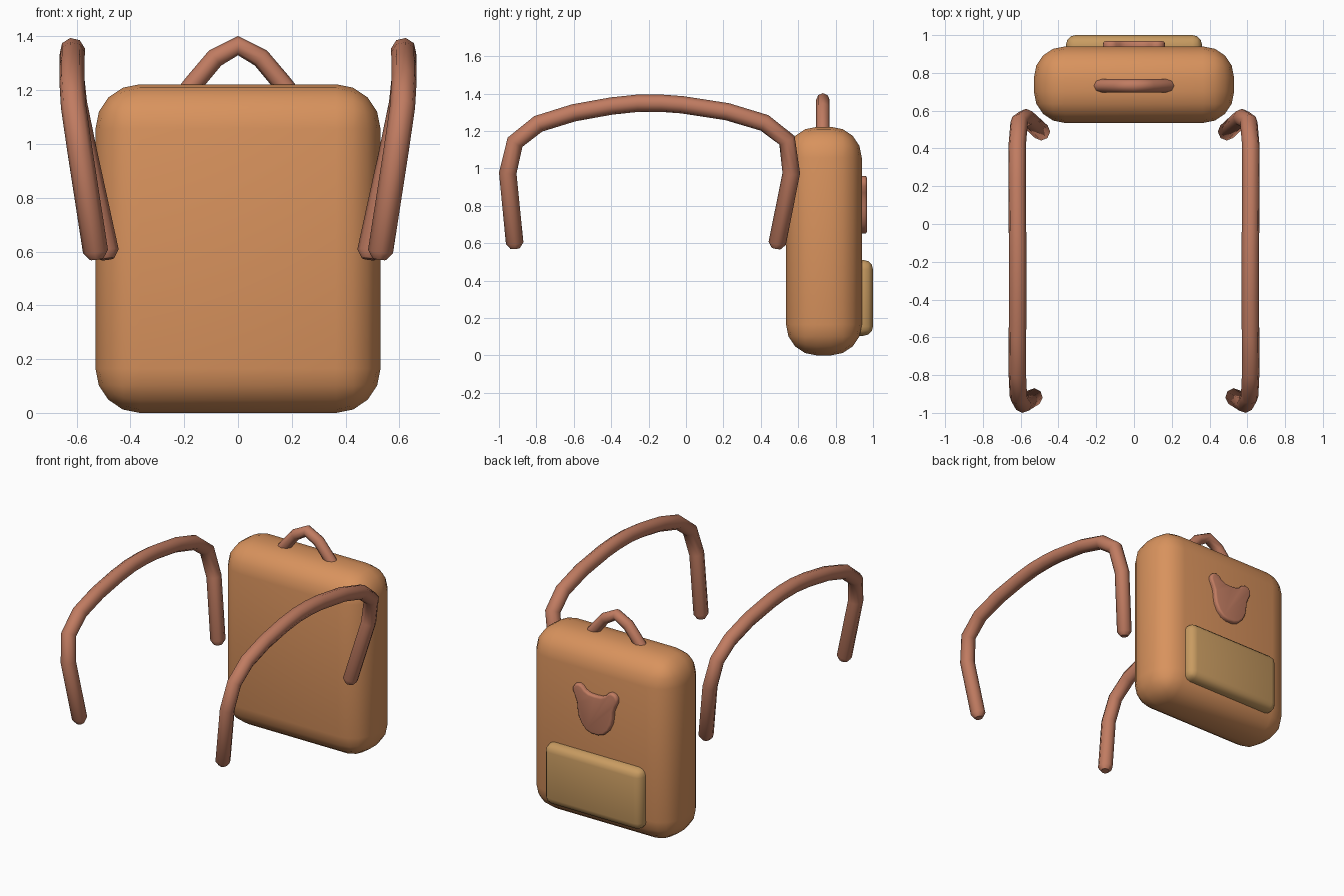
import bpy, bmesh, math

if "Cube" in bpy.data.objects:
    bpy.data.objects.remove(bpy.data.objects["Cube"])


def material(name, rgb):
    m = bpy.data.materials.new(name)
    m.diffuse_color = (*rgb, 1)
    m.use_nodes = True
    m.node_tree.nodes["Principled BSDF"].inputs["Base Color"].default_value = m.diffuse_color
    return m


ORANGE = material("orange_cloth", (0.69, 0.29, 0.11))
BROWN = material("brown_leather", (0.53, 0.20, 0.12))
TAN = material("tan_cloth", (0.58, 0.33, 0.12))


def finish(obj, mat, bevel=0, segments=3, angle=180):
    """Apply bevel, material and smooth shading."""
    bpy.ops.object.select_all(action='DESELECT')
    obj.select_set(True)
    bpy.context.view_layer.objects.active = obj
    if bevel:
        b = obj.modifiers.new("Round", 'BEVEL')
        b.width, b.segments = bevel, segments
        b.limit_method, b.angle_limit = 'ANGLE', math.radians(50)
        bpy.ops.object.modifier_apply(modifier=b.name)
    obj.data.materials.append(mat)
    bpy.ops.object.shade_smooth_by_angle(angle=math.radians(angle))


def rounded_box(name, lo, hi, bevel, segments, mat):
    bpy.ops.mesh.primitive_cube_add(size=1)
    o = bpy.context.object
    o.name = name
    for v in o.data.vertices:
        v.co = [l if c < 0 else h for c, l, h in zip(v.co, lo, hi)]
    finish(o, mat, bevel, segments, 60)


def tube(name, points, radius, mat):
    """Eight-sided tube; each point is x, y, z, radius factor."""
    cu = bpy.data.curves.new(name, 'CURVE')
    cu.dimensions = '3D'
    cu.bevel_depth, cu.bevel_resolution, cu.use_fill_caps = radius, 2, True
    s = cu.splines.new('POLY')
    s.points.add(len(points) - 1)
    for p, (x, y, z, r) in zip(s.points, points):
        p.co, p.radius = (x, y, z, 1), r
    o = bpy.data.objects.new(name, cu)
    bpy.context.collection.objects.link(o)
    bpy.ops.object.select_all(action='DESELECT')
    o.select_set(True)
    bpy.context.view_layer.objects.active = o
    bpy.ops.object.convert(target='MESH')
    finish(bpy.context.object, mat, angle=60)


# Bag body and outer pocket
rounded_box("bag_body", (-0.53, 0.535, 0), (0.53, 0.94, 1.222), 0.165, 4, ORANGE)
rounded_box("front_pocket", (-0.36, 0.86, 0.105), (0.36, 1.0, 0.51), 0.05, 3, TAN)

# Carry handle
arch = [(-0.20, 1.18), (-0.165, 1.225), (-0.085, 1.32), (0, 1.366),
        (0.085, 1.32), (0.165, 1.225), (0.20, 1.18)]
tube("carry_handle", [(x, 0.732, z, 1) for x, z in arch], 0.036, BROWN)

# Shoulder straps: x, y, z, radius factor
strap = [(0.486, 0.484, 0.572, 0.55), (0.490, 0.488, 0.60, 1),
         (0.572, 0.563, 0.975, 1), (0.608, 0.54, 1.15, 1),
         (0.618, 0.42, 1.243, 1), (0.618, 0.22, 1.303, 1),
         (0.617, -0.02, 1.34, 1), (0.616, -0.13, 1.348, 1),
         (0.616, -0.26, 1.348, 1), (0.616, -0.40, 1.333, 1),
         (0.617, -0.60, 1.297, 1), (0.618, -0.79, 1.238, 1),
         (0.612, -0.914, 1.14, 1), (0.588, -0.953, 0.975, 1),
         (0.530, -0.916, 0.60, 1), (0.526, -0.913, 0.572, 0.55)]
for side, sx in (("left", -1), ("right", 1)):
    tube("shoulder_strap_" + side, [(sx * x, y, z, r) for x, y, z, r in strap],
         0.047, BROWN)

# Eared badge: half outline mirrored, then extruded
half = [(0.045, 0.914), (0.075, 0.928), (0.095, 0.95), (0.120, 0.96),
        (0.147, 0.952), (0.163, 0.93), (0.164, 0.905), (0.148, 0.87),
        (0.134, 0.835), (0.130, 0.79), (0.122, 0.745), (0.10, 0.70),
        (0.065, 0.665), (0.025, 0.651)]
outline = [(0, 0.911)] + half + [(-x, z) for x, z in reversed(half)]
bm = bmesh.new()
face = bm.faces.new([bm.verts.new((x, 0.90, z)) for x, z in outline])
out = bmesh.ops.extrude_face_region(bm, geom=[face])
for v in out["geom"]:
    if isinstance(v, bmesh.types.BMVert):
        v.co.y = 0.968
bmesh.ops.recalc_face_normals(bm, faces=bm.faces)
me = bpy.data.meshes.new("badge")
bm.to_mesh(me)
bm.free()
badge = bpy.data.objects.new("badge", me)
bpy.context.collection.objects.link(badge)
finish(badge, BROWN, 0.014, 3, 60)
